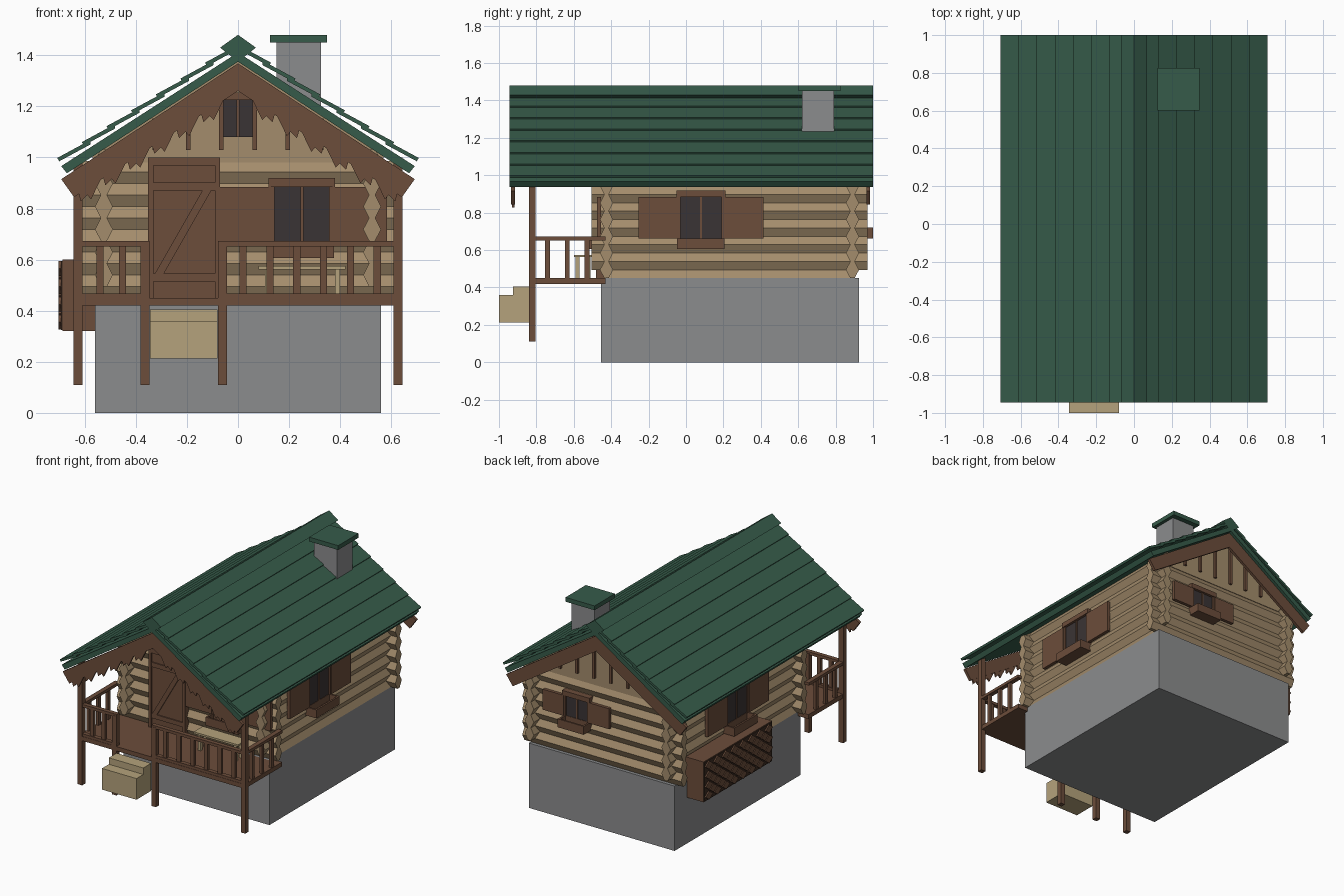
import bpy, bmesh

cube = bpy.data.objects.get("Cube")
if cube:
    bpy.data.objects.remove(cube, do_unlink=True)


def material(name, r, g, b):
    m = bpy.data.materials.new(name)
    m.use_nodes = True
    m.diffuse_color = (r, g, b, 1)
    m.node_tree.nodes["Principled BSDF"].inputs["Base Color"].default_value = (r, g, b, 1)
    return m


GREEN = material("roof green", .037, .105, .068)
BROWN = material("stained wood", .15, .074, .043)
DARK = material("dark wood", .045, .024, .015)
LOG = material("log tan", .37, .265, .15)
PALE = material("pale wood", .46, .365, .2)
STONE = material("concrete grey", .26, .265, .27)
GLASS = material("window glass", .042, .034, .035)


def prism(pts, axis, lo, hi):
    """Outline in (x, z) swept along y, or in (y, z) swept along x."""
    return pts, axis, lo, hi


def box(x0, x1, y0, y1, z0, z1):
    return prism([(x0, z0), (x1, z0), (x1, z1), (x0, z1)], "y", y0, y1)


def part(name, mat, prisms):
    bm = bmesh.new()
    for pts, axis, lo, hi in prisms:
        rings = []
        for s in (lo, hi):
            rings.append([bm.verts.new((a, s, b) if axis == "y" else (s, a, b)) for a, b in pts])
        bm.faces.new(rings[0])
        bm.faces.new(rings[1][::-1])
        n = len(pts)
        for i in range(n):
            j = (i + 1) % n
            bm.faces.new((rings[0][i], rings[1][i], rings[1][j], rings[0][j]))
    bmesh.ops.recalc_face_normals(bm, faces=bm.faces)
    me = bpy.data.meshes.new(name)
    bm.to_mesh(me)
    bm.free()
    me.materials.append(mat)
    ob = bpy.data.objects.new(name, me)
    bpy.context.collection.objects.link(ob)
    return ob


# Foundation
part("foundation", STONE, [box(-.56, .56, -.455, .925, 0, .45)])

# Interlocking log walls, six-sided logs
PITCH, Z0 = .0895, .45
FRONT, BACK, SIDE = -.425, .89, .525


def log(c, z, axis, lo, hi):
    half = PITCH / 2
    outline = [(c - .012, z - half), (c + .012, z - half), (c + .035, z),
               (c + .012, z + half), (c - .012, z + half), (c - .035, z)]
    return prism(outline, axis, lo, hi)


for name, c in (("front_logs", FRONT), ("back_logs", BACK)):
    part(name, LOG, [log(c, Z0 + PITCH * (k + .5), "x", -.61, .61) for k in range(6)])
for name, c in (("left_logs", SIDE), ("right_logs", -SIDE)):
    logs = [log(c, Z0 + PITCH * (k + 1), "y", -.505, .97) for k in range(6)]
    logs.append(prism([(c - .035, Z0), (c + .035, Z0), (c + .012, Z0 + PITCH / 2),
                       (c - .012, Z0 + PITCH / 2)], "y", FRONT, BACK))
    part(name, LOG, logs)

# Gables with battens
gable = [(-.57, .98), (.57, .98), (.57, 1.01), (0, 1.375), (-.57, 1.01)]
part("front_gable", LOG, [prism(gable, "y", -.445, -.415)])
part("back_gable", LOG, [prism(gable, "y", .88, .91)])
for name, y in (("front_battens", -.452), ("back_battens", .912)):
    part(name, BROWN, [box(x - .009, x + .009, y - .013, y + .013, 1.03, 1.36 - .64 * abs(x))
                       for x in (-.325, -.195, -.065, .065, .195, .325)])

# Roof slab, overlapping boards and ridge beam
Y0, Y1 = -.945, 1.0
slab, boards, barge_f, barge_b, fringe = [], [], [], [], []
for s in (-1, 1):
    def side(pts):
        return [(s * x, z) for x, z in pts]
    slab.append(prism(side([(0, 1.375), (.67, .938), (.692, .966), (0, 1.411)]), "y", Y0, Y1))
    for k in range(7):
        x, z = .708 - .0965 * k, .998 + .0622 * k
        run = min(.13, x)
        boards.append(prism(side([(x, z), (x - .008, z - .013),
                                  (x - run, z - .013 + .54 * (run - .008)),
                                  (x - run, z + .54 * run)]), "y", Y0, Y1))
    # Barge boards and the toothed trim below the front pair
    plank = side([(0, 1.368), (.692, .915), (.642, .845), (0, 1.26)])
    barge_f.append(prism(plank, "y", -.935, -.915))
    barge_b.append(prism(plank, "y", .965, .985))
    for k in range(6):
        x = .05 + k * .096
        edge = 1.27 - .645 * x
        fringe.append(prism(side([(x, edge), (x + .096, edge - .062), (x + .085, edge - .1),
                                  (x + .06, edge - .075), (x + .045, edge - .092),
                                  (x + .02, edge - .04)]), "y", -.93, -.918))
part("roof_slab", GREEN, slab)
part("roof_boards", GREEN, boards)
part("ridge_beam", GREEN, [prism([(0, 1.48), (.07, 1.43), (0, 1.375), (-.07, 1.43)], "y", Y0, Y1)])
part("front_barge_boards", BROWN, barge_f)
part("back_barge_boards", BROWN, barge_b)
part("barge_trim", BROWN, fringe)

# Chimney
part("chimney", STONE, [box(.15, .325, .62, .79, 1.15, 1.45)])
part("chimney_cap", GREEN, [box(.125, .348, .602, .825, 1.45, 1.48)])


# Windows: u runs along the wall, d outwards from it
def wall_box(wall, u0, u1, d0, d1, z0, z1):
    if wall == "front":
        return box(u0, u1, FRONT - d1, FRONT - d0, z0, z1)
    if wall == "back":
        return box(u0, u1, BACK + d0, BACK + d1, z0, z1)
    if wall == "left":
        return box(SIDE + d0, SIDE + d1, u0, u1, z0, z1)
    return box(-SIDE - d1, -SIDE - d0, u0, u1, z0, z1)


def window(wall, c, hw, z0, z1, shutter):
    def b(*a):
        return wall_box(wall, *a)
    part(wall + "_window_glass", GLASS, [b(c - hw, c + hw, .0, .037, z0, z1)])
    frame = [b(c - .006, c + .006, .03, .043, z0, z1),
             b(c - hw - .02, c + hw + .02, 0, .055, z1, z1 + .034)]
    for s in (-1, 1):
        e = c + s * (hw + .005)
        frame.append(b(e - .008, e + .008, 0, .048, z0, z1))
    part(wall + "_window_frame", BROWN, frame)
    part(wall + "_shutters", BROWN,
         [b(*sorted((c + s * (hw + .01), c + s * (hw + shutter))), .03, .052, z0, z1) for s in (-1, 1)])
    # Open planter trough
    p0, p1, q = c - hw - .015, c + hw + .015, z0 - .058
    part(wall + "_planter", BROWN, [
        b(p0, p1, .02, .11, q, q + .012), b(p0, p1, .098, .11, q, z0),
        b(p0, p1, .02, .04, q, z0), b(p0, p0 + .012, .03, .1, q, z0), b(p1 - .012, p1, .03, .1, q, z0)])


window("front", .25, .11, .665, .885, .225 - .002)
window("left", .08, .112, .663, .885, .222)
window("right", .25, .112, .663, .885, .222)
window("back", .186, .085, .72, .862, .17)

# Gable window
part("gable_window_glass", GLASS, [box(-.056, .056, -.455, -.43, 1.08, 1.225)])
part("gable_window_frame", BROWN, [box(-.006, .006, -.462, -.43, 1.08, 1.225),
                                   box(-.074, .074, -.468, -.43, 1.225, 1.255)])

# Door with frame, rails and diagonal brace
part("door", BROWN, [box(-.33, -.09, -.47, -.41, .45, .97)])
part("door_frame", BROWN, [box(-.352, -.33, -.482, -.41, .45, 1), box(-.09, -.07, -.482, -.41, .45, 1),
                           box(-.33, -.09, -.482, -.41, .968, 1)])
part("door_braces", BROWN, [
    box(-.33, -.09, -.478, -.47, .87, .902), box(-.33, -.09, -.478, -.47, .515, .546),
    prism([(-.325, .546), (-.29, .546), (-.105, .87), (-.14, .87)], "y", -.478, -.47)])

# Porch deck, posts and railings
part("porch_deck", BROWN, [box(-.64, .64, -.84, -.43, .42, .45)])
part("tall_posts", BROWN, [box(x - .0175, x + .0175, -.84, -.805, .11, 1.0) for x in (-.627, .627)])
part("short_posts", BROWN, [box(x - .0175, x + .0175, -.84, -.805, .11, .66) for x in (-.364, -.06)])

rails = []
for z0, z1 in ((.45, .468), (.652, .672)):
    rails += [box(-.64, -.346, -.838, -.808, z0, z1), box(-.078, .64, -.838, -.808, z0, z1)]
for x in (-.627, .627):
    rails.append(box(x - .016, x + .016, -.84, -.43, .652, .672))
part("porch_rails", BROWN, rails)

balusters = [box(x - .014, x + .014, -.832, -.812, .45, .66)
             for x in [-.54, -.452] + [.02 + .105 * k for k in range(6)]]
for x in (-.627, .627):
    balusters += [box(x - .01, x + .01, y - .013, y + .013, .45, .66) for y in (-.74, -.635, -.53)]
part("balusters", BROWN, balusters)

# Entrance steps
part("steps", PALE, [prism([(-1, .213), (-.84, .213), (-.84, .405), (-.925, .405),
                            (-.925, .36), (-1, .36)], "x", -.345, -.08)])

# Porch table
part("porch_table", PALE, [box(.08, .42, -.6, -.5, .562, .575)] +
     [box(x - .01, x + .01, y - .01, y + .01, .45, .562) for x in (.115, .39) for y in (-.58, -.52)])

# Firewood stack: dark gaps between diamond log ends
part("firewood_stack", BROWN, [box(-.688, -.55, .04, .79, .32, .6)])
part("firewood_gaps", DARK, [box(-.693, -.688, .045, .785, .325, .595)])
ends = []
for row in range(7):
    z = .355 + .035 * row
    for col in range(8 - row % 2):
        y = .087 + .094 * (col + .5 * (row % 2))
        ends.append(prism([(y - .04, z), (y, z - .029), (y + .04, z), (y, z + .029)], "x", -.702, -.69))
part("firewood_ends", BROWN, ends)
